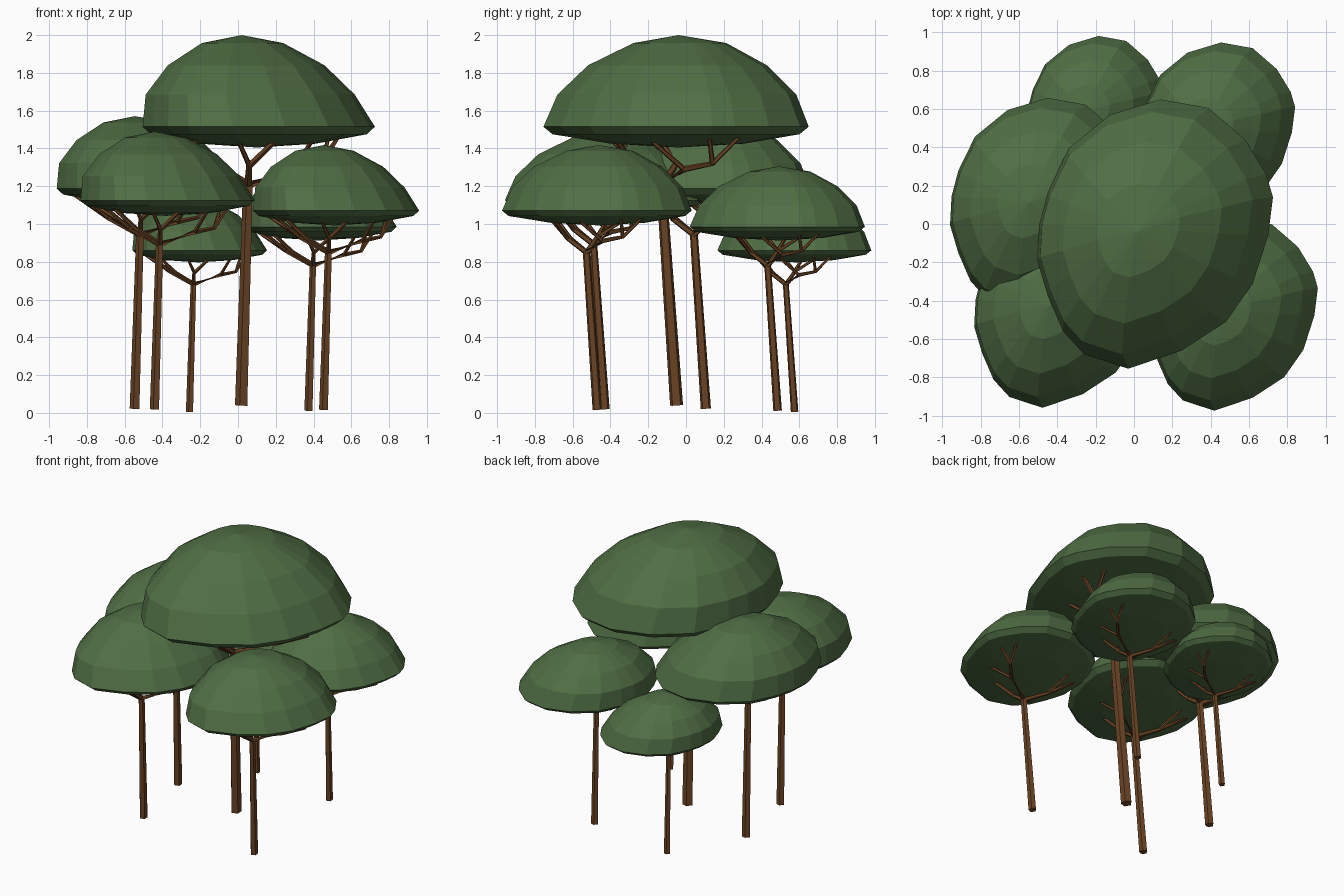
import bpy, bmesh, math
from mathutils import Vector

if "Cube" in bpy.data.objects:
    bpy.data.objects.remove(bpy.data.objects["Cube"])


def material(name, rgb):
    m = bpy.data.materials.new(name)
    m.diffuse_color = (*rgb, 1)
    m.use_nodes = True
    m.node_tree.nodes["Principled BSDF"].inputs["Base Color"].default_value = m.diffuse_color
    return m


LEAF = material("leaf green", (0.08, 0.155, 0.058))
BARK = material("bark brown", (0.145, 0.058, 0.018))


def tube(bm, points, radii, sides):
    """Low-poly tapered limb along a path."""
    pts = [Vector(p) for p in points]
    rings = []
    for i, p in enumerate(pts):
        d = (pts[min(i + 1, len(pts) - 1)] - pts[max(i - 1, 0)]).normalized()
        ref = Vector((1, 0, 0)) if abs(d.x) < 0.8 else Vector((0, 1, 0))
        u = (ref - d * ref.dot(d)).normalized()
        v = d.cross(u)
        ring = []
        for k in range(sides):
            a = 2 * math.pi * (k + 0.5) / sides
            ring.append(bm.verts.new(p + (u * math.cos(a) + v * math.sin(a)) * radii[i]))
        rings.append(ring)
    for a, b in zip(rings, rings[1:]):
        for k in range(sides):
            n = (k + 1) % sides
            bm.faces.new((a[k], a[n], b[n], b[k]))
    bm.faces.new(rings[0][::-1])
    bm.faces.new(rings[-1])


def finish(bm, name, mat):
    bmesh.ops.recalc_face_normals(bm, faces=bm.faces)
    me = bpy.data.meshes.new(name)
    bm.to_mesh(me)
    bm.free()
    me.materials.append(mat)
    return me


# Trunk, leaning slightly, measured from its own base
FORK = (0.035, -0.08, 1.165)
bm = bmesh.new()
tube(bm, [(0, 0, 0), FORK], (0.036, 0.028), 5)
trunk_mesh = finish(bm, "trunk", BARK)

# Branches: each is a path, subbranches start on a parent joint
A, B, C = (0.28, 0.04, 1.25), (-0.18, 0.0, 1.28), (0.04, -0.22, 1.27)
MAIN = [
    [FORK, A, (0.42, 0.19, 1.28), (0.47, 0.36, 1.45)],
    [FORK, B, (-0.43, 0.10, 1.45)],
    [FORK, C, (0.24, -0.36, 1.46)],
    [FORK, (-0.13, -0.2, 1.27), (-0.32, -0.33, 1.45)],
]
TWIGS = [
    [A, (0.40, -0.19, 1.45)],
    [(0.42, 0.19, 1.28), (0.53, 0.17, 1.45)],
    [B, (-0.27, 0.27, 1.45)],
    [B, (-0.38, -0.12, 1.45)],
    [C, (-0.04, -0.38, 1.45)],
]
bm = bmesh.new()
for path in MAIN:
    tube(bm, path, [0.022 - 0.004 * i for i in range(len(path))], 5)
for path in TWIGS:
    tube(bm, path, (0.015, 0.011), 5)
branch_mesh = finish(bm, "branches", BARK)

# Canopy: a lopsided rim outline, stacked in shrinking rings
RIM = [(.14, .65), (.39, .605), (.58, .44), (.69, .26), (.725, .14), (.70, -.06),
       (.62, -.31), (.48, -.51), (.25, -.66), (-.03, -.755), (-.26, -.68), (-.37, -.56),
       (-.45, -.375), (-.505, -.19), (-.495, 0), (-.45, .17), (-.34, .395), (-.125, .57)]
RC = Vector((0.105, -0.06))
# centre x, centre y, scale, height (underside to top)
RINGS = [(.10, -.05, .50, 1.425), (.105, -.06, .93, 1.475), (.105, -.06, 1, 1.515),
         (.06, -.055, .90, 1.685), (.04, -.05, .675, 1.84), (.022, -.035, .35, 1.958)]
BASE = Vector((0.02, -0.05, 0.04))
bm = bmesh.new()
rings = []
for cx, cy, s, z in RINGS:
    rings.append([bm.verts.new(Vector((cx + (x - RC.x) * s, cy + (y - RC.y) * s, z)) - BASE)
                  for x, y in RIM])
n = len(RIM)
for a, b in zip(rings, rings[1:]):
    for k in range(n):
        bm.faces.new((a[k], a[(k + 1) % n], b[(k + 1) % n], b[k]))
for ring, tip in ((rings[0], (.10, -.04, 1.405)), (rings[-1], (.02, -.04, 2.0))):
    v = bm.verts.new(Vector(tip) - BASE)
    for k in range(n):
        bm.faces.new((ring[k], ring[(k + 1) % n], v))
canopy_mesh = finish(bm, "canopy", LEAF)

# Six trees of differing size
TREES = [("centre", .02, -.05, 1.0), ("left", -.545, .105, .79),
         ("front_left", -.44, -.43, .75), ("front_right", .455, -.47, .715),
         ("back_right", .375, .485, .66), ("back_left", -.255, .575, .58)]
for label, x, y, s in TREES:
    for part, me in (("trunk", trunk_mesh), ("branches", branch_mesh), ("canopy", canopy_mesh)):
        ob = bpy.data.objects.new(f"{label}_{part}", me)
        ob.location = (x, y, 0.083 * s - 0.043)
        ob.scale = (s, s, s)
        bpy.context.collection.objects.link(ob)
